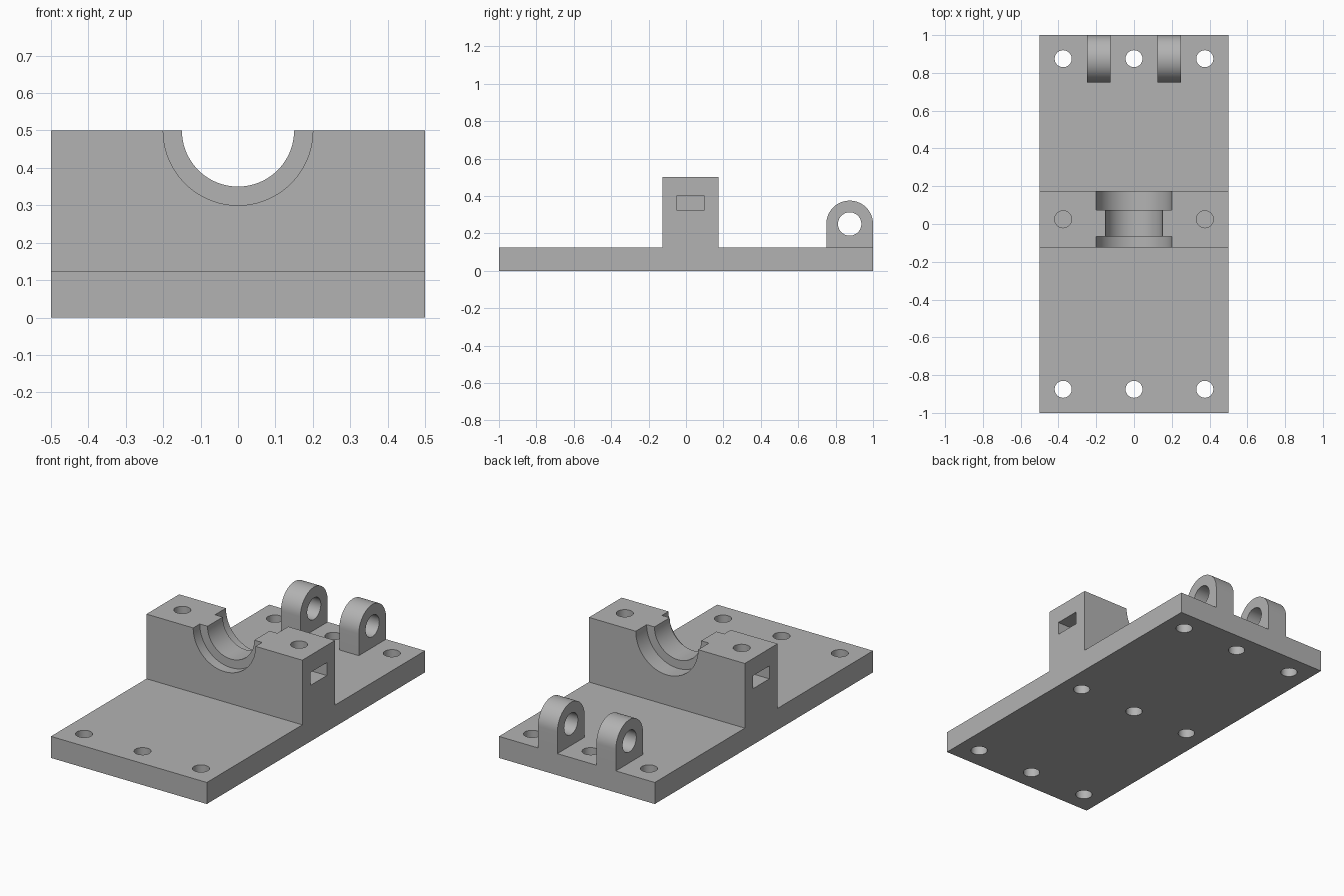
import bpy, bmesh, math
from mathutils import Matrix

if "Cube" in bpy.data.objects:
    bpy.data.objects.remove(bpy.data.objects["Cube"], do_unlink=True)

# Single grey material
grey = bpy.data.materials.new("plain_grey")
grey.use_nodes = True
colour = (0.45, 0.45, 0.45, 1)
grey.diffuse_color = colour
grey.node_tree.nodes["Principled BSDF"].inputs["Base Color"].default_value = colour


def add_object(name, bm):
    bmesh.ops.recalc_face_normals(bm, faces=bm.faces)
    mesh = bpy.data.meshes.new(name)
    bm.to_mesh(mesh)
    bm.free()
    mesh.materials.append(grey)
    obj = bpy.data.objects.new(name, mesh)
    bpy.context.collection.objects.link(obj)
    return obj


def extrude_side(name, outline, x0, x1):
    """Extrude a (y, z) outline along x."""
    bm = bmesh.new()
    face = bm.faces.new([bm.verts.new((x0, y, z)) for y, z in outline])
    out = bmesh.ops.extrude_face_region(bm, geom=[face])["geom"]
    verts = [v for v in out if isinstance(v, bmesh.types.BMVert)]
    bmesh.ops.translate(bm, verts=verts, vec=(x1 - x0, 0, 0))
    return add_object(name, bm)


def cylinder(name, axis, centre, radius, length, sides=48):
    turn = {"x": Matrix.Rotation(math.pi / 2, 4, "Y"),
            "y": Matrix.Rotation(math.pi / 2, 4, "X"),
            "z": Matrix.Identity(4)}[axis]
    bm = bmesh.new()
    bmesh.ops.create_cone(bm, cap_ends=True, segments=sides, radius1=radius,
                          radius2=radius, depth=length,
                          matrix=Matrix.Translation(centre) @ turn)
    return add_object(name, bm)


def combine(body, tool, operation):
    mod = body.modifiers.new(tool.name, "BOOLEAN")
    mod.operation, mod.solver, mod.object = operation, "EXACT", tool
    bpy.context.view_layer.objects.active = body
    bpy.ops.object.modifier_apply(modifier=mod.name)
    bpy.data.objects.remove(tool, do_unlink=True)


# Base plate with the raised bearing block, as one side profile
THICK, FRONT, BACK, TOP = 0.125, -0.125, 0.175, 0.5
body = extrude_side("bearing_base", [
    (-1, 0), (1, 0), (1, THICK), (BACK, THICK), (BACK, TOP),
    (FRONT, TOP), (FRONT, THICK), (-1, THICK)], -0.5, 0.5)

# Pair of rounded hinge lugs on the back edge
LUG_Y, LUG_Z, LUG_R = 0.875, 0.25, 0.125
arc = [(LUG_Y + LUG_R * math.cos(math.pi * i / 32),
        LUG_Z + LUG_R * math.sin(math.pi * i / 32)) for i in range(33)]
for side in (-1, 1):
    lug = extrude_side("hinge_lug", [(LUG_Y - LUG_R, 0.06), (LUG_Y + LUG_R, 0.06)] + arc,
                       side * 0.125, side * 0.25)
    combine(body, lug, "UNION")
combine(body, cylinder("pin_hole", "x", (0, LUG_Y, LUG_Z), 0.0625, 0.8), "DIFFERENCE")

# Stepped half-round bearing seat, wider at both ends
for y0, y1, radius in ((-0.3, 0.3, 0.15), (-0.3, -0.065, 0.2), (0.075, 0.3, 0.2)):
    cut = cylinder("seat_cut", "y", (0, (y0 + y1) / 2, TOP), radius, y1 - y0, 96)
    combine(body, cut, "DIFFERENCE")

# Grid of mounting holes through the plate
HOLE = 0.045
for x in (-0.375, 0, 0.375):
    for y in (-0.875, 0, 0.875):
        top = THICK if y == 0 else 0.2
        hole = cylinder("mount_hole", "z", (x, y, (top - 0.1) / 2), HOLE, top + 0.1)
        combine(body, hole, "DIFFERENCE")

# Clamp bolt holes and side nut slots in the block
for side in (-1, 1):
    bolt = cylinder("bolt_hole", "z", (side * 0.375, 0.025, 0.3625), HOLE, 0.475)
    combine(body, bolt, "DIFFERENCE")
    slot = extrude_side("nut_slot", [(-0.05, 0.325), (0.1, 0.325), (0.1, 0.4), (-0.05, 0.4)],
                        side * 0.3, side * 0.6)
    combine(body, slot, "DIFFERENCE")

# Smooth the round walls, keep the corners sharp
bpy.ops.object.select_all(action="DESELECT")
body.select_set(True)
bpy.context.view_layer.objects.active = body
bpy.ops.object.shade_smooth_by_angle(angle=math.radians(30))
